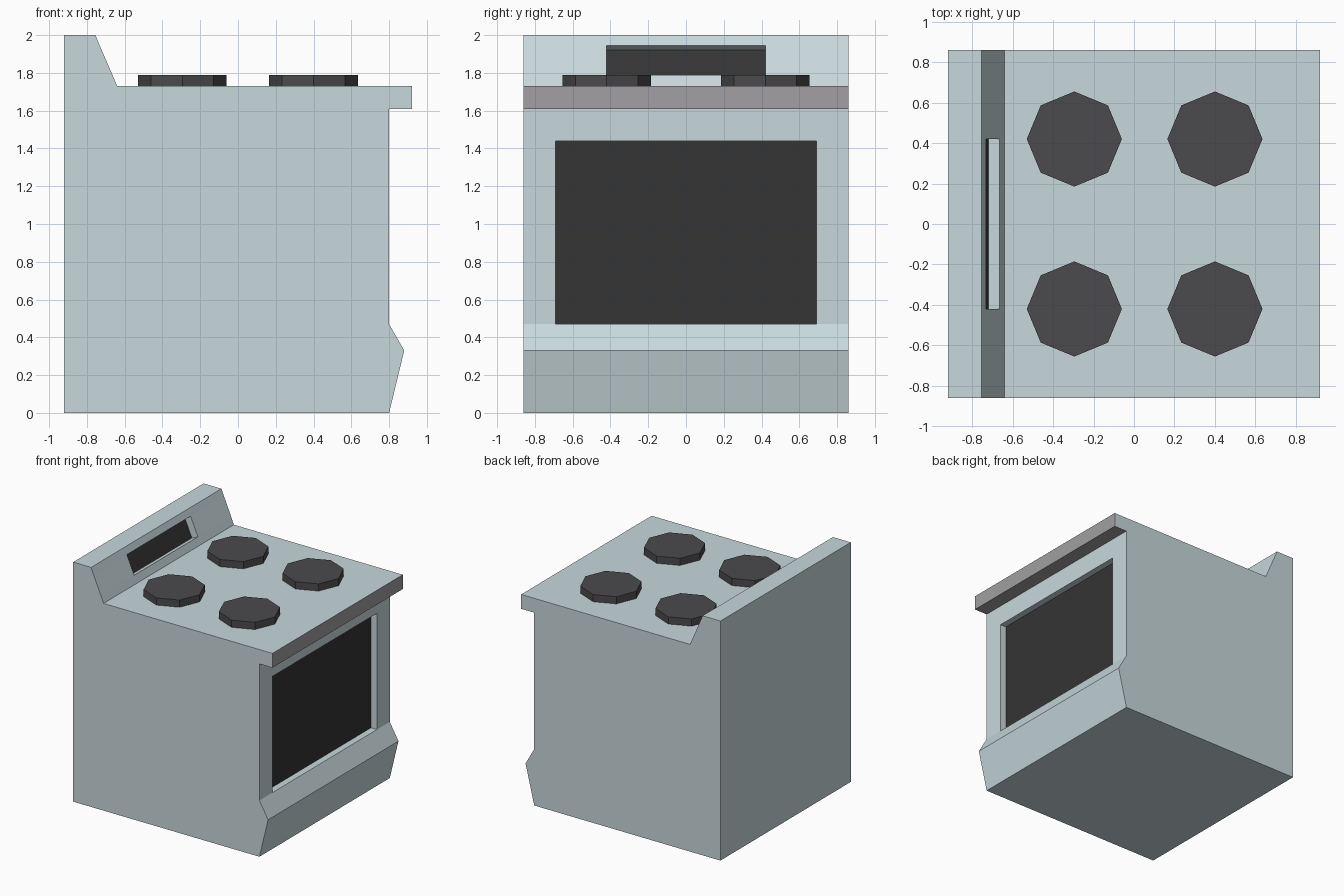
import bpy, bmesh
from mathutils import Vector, Matrix

if "Cube" in bpy.data.objects:
    bpy.data.objects.remove(bpy.data.objects["Cube"])


def material(name, rgb):
    m = bpy.data.materials.new(name)
    m.diffuse_color = (*rgb, 1)
    m.use_nodes = True
    m.node_tree.nodes["Principled BSDF"].inputs["Base Color"].default_value = m.diffuse_color
    return m


ENAMEL = material("enamel", (0.58, 0.69, 0.72))
GLASS = material("dark_glass", (0.035, 0.035, 0.035))
STEEL = material("steel", (0.36, 0.35, 0.36))
PLATE = material("hot_plate", (0.07, 0.07, 0.075))


def finish(bm, name, mats):
    bmesh.ops.recalc_face_normals(bm, faces=bm.faces)
    me = bpy.data.meshes.new(name)
    bm.to_mesh(me)
    bm.free()
    for m in mats:
        me.materials.append(m)
    ob = bpy.data.objects.new(name, me)
    bpy.context.collection.objects.link(ob)
    return ob


def recess(bm, faces, offset, mat):
    """Push a group of faces inward and colour the sunken floor."""
    out = bmesh.ops.extrude_face_region(bm, geom=faces)["geom"]
    bmesh.ops.translate(bm, vec=offset,
                        verts=[g for g in out if isinstance(g, bmesh.types.BMVert)])
    for g in out:
        if isinstance(g, bmesh.types.BMFace):
            g.material_index = mat
    old = [f for f in faces if f.is_valid]
    if old:
        bmesh.ops.delete(bm, geom=old, context='FACES')


# Stove body: side profile (x, z) swept across the width
profile = [(-0.92, 0), (0.8, 0), (0.88, 0.33), (0.8, 0.47), (0.8, 1.44), (0.8, 1.61),
           (0.92, 1.61), (0.92, 1.73), (-0.64, 1.73), (-0.665, 1.79), (-0.732, 1.945),
           (-0.755, 2.0), (-0.92, 2.0)]
DOOR, LEDGE, DISPLAY = 3, (5, 6), 9      # profile segments by start point
stations = [-0.86, -0.69, -0.42, 0.42, 0.69, 0.86]

bm = bmesh.new()
rings = [[bm.verts.new((x, y, z)) for x, z in profile] for y in stations]
n = len(profile)
door, display = [], []
for s in range(len(rings) - 1):
    for i in range(n):
        j = (i + 1) % n
        f = bm.faces.new((rings[s][i], rings[s][j], rings[s + 1][j], rings[s + 1][i]))
        if i in LEDGE:
            f.material_index = 2
        if i == DOOR and 1 <= s <= 3:
            door.append(f)
        if i == DISPLAY and s == 2:
            display.append(f)
bm.faces.new(rings[0])
bm.faces.new(rings[-1])

# Oven window and control display, both sunken
recess(bm, door, Vector((-0.055, 0, 0)), 1)
recess(bm, display, Vector((-0.055, 0, -0.024)), 1)
finish(bm, "stove_body", [ENAMEL, GLASS, STEEL])

# Four octagonal burners
for x, xn in ((-0.295, "back"), (0.4, "front")):
    for y, yn in ((-0.42, "left"), (0.42, "right")):
        bm = bmesh.new()
        bmesh.ops.create_cone(bm, cap_ends=True, segments=8, radius1=0.235, radius2=0.235,
                              depth=0.06, matrix=Matrix.Translation((x, y, 1.76)))
        finish(bm, f"burner_{xn}_{yn}", [PLATE])
